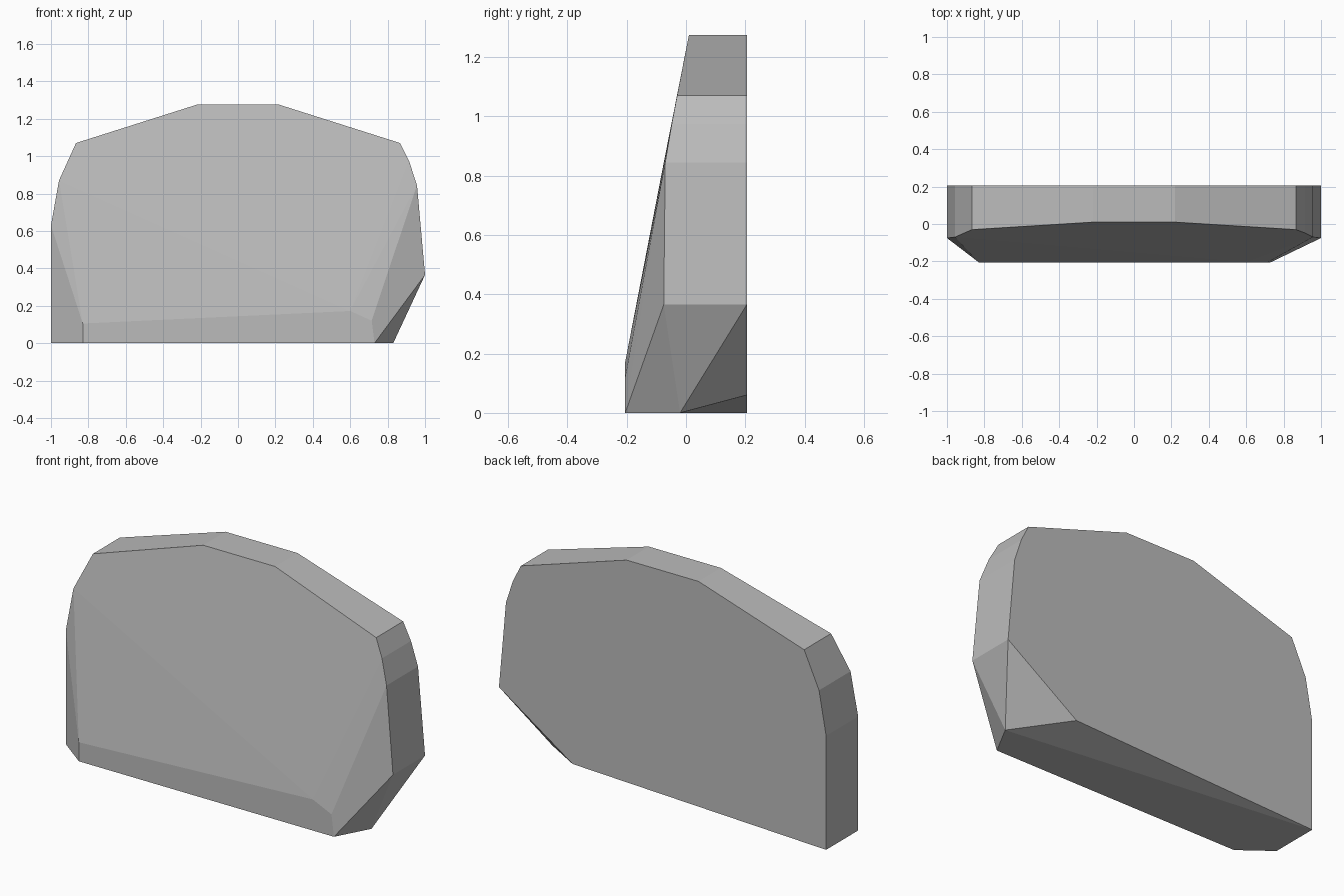
import bpy, bmesh, math

default_cube = bpy.data.objects.get("Cube")
if default_cube:
    bpy.data.objects.remove(default_cube, do_unlink=True)

BACK, FRONT = 0.205, -0.205
SIDE = -0.075  # depth where the flanks turn into the front

# Stone colour
stone = bpy.data.materials.new("stone_grey")
stone.use_nodes = True
grey = (0.5, 0.5, 0.5, 1)
stone.diffuse_color = grey
stone.node_tree.nodes["Principled BSDF"].inputs["Base Color"].default_value = grey

# Arched rim: x, z, and depth of its front edge; it runs straight to the back
rim = [(-1, 0, SIDE), (-1, 0.63, SIDE), (-0.957, 0.87, -0.07),
       (-0.866, 1.07, -0.03), (-0.22, 1.275, 0.01), (0.22, 1.275, 0.01),
       (0.866, 1.07, -0.03), (0.914, 0.975, -0.048), (0.957, 0.845, -0.07),
       (1, 0.365, SIDE)]
corners = []
for x, z, y in rim:
    corners += [(x, y, z), (x, BACK, z)]

# Thick foot of the sloping front
corners += [(x, FRONT, z) for x, z in
            [(-0.83, 0), (-0.83, 0.105), (0.6, 0.172), (0.715, 0.12), (0.73, 0)]]

# Chipped lower corner
corners += [(0.83, -0.02, 0), (0.55, BACK, 0.06)]

# Stone body wrapped tightly around the corners
bm = bmesh.new()
for corner in corners:
    bm.verts.new(corner)
hull = bmesh.ops.convex_hull(bm, input=bm.verts)
loose = {v for v in hull["geom_interior"] + hull["geom_unused"]
         if isinstance(v, bmesh.types.BMVert) and not v.link_faces}
bmesh.ops.delete(bm, geom=list(loose), context="VERTS")
bmesh.ops.dissolve_limit(bm, angle_limit=math.radians(0.5),
                         verts=bm.verts, edges=bm.edges)
bmesh.ops.recalc_face_normals(bm, faces=bm.faces)

mesh = bpy.data.meshes.new("stone_slab")
bm.to_mesh(mesh)
bm.free()
mesh.materials.append(stone)
slab = bpy.data.objects.new("stone_slab", mesh)
bpy.context.collection.objects.link(slab)
